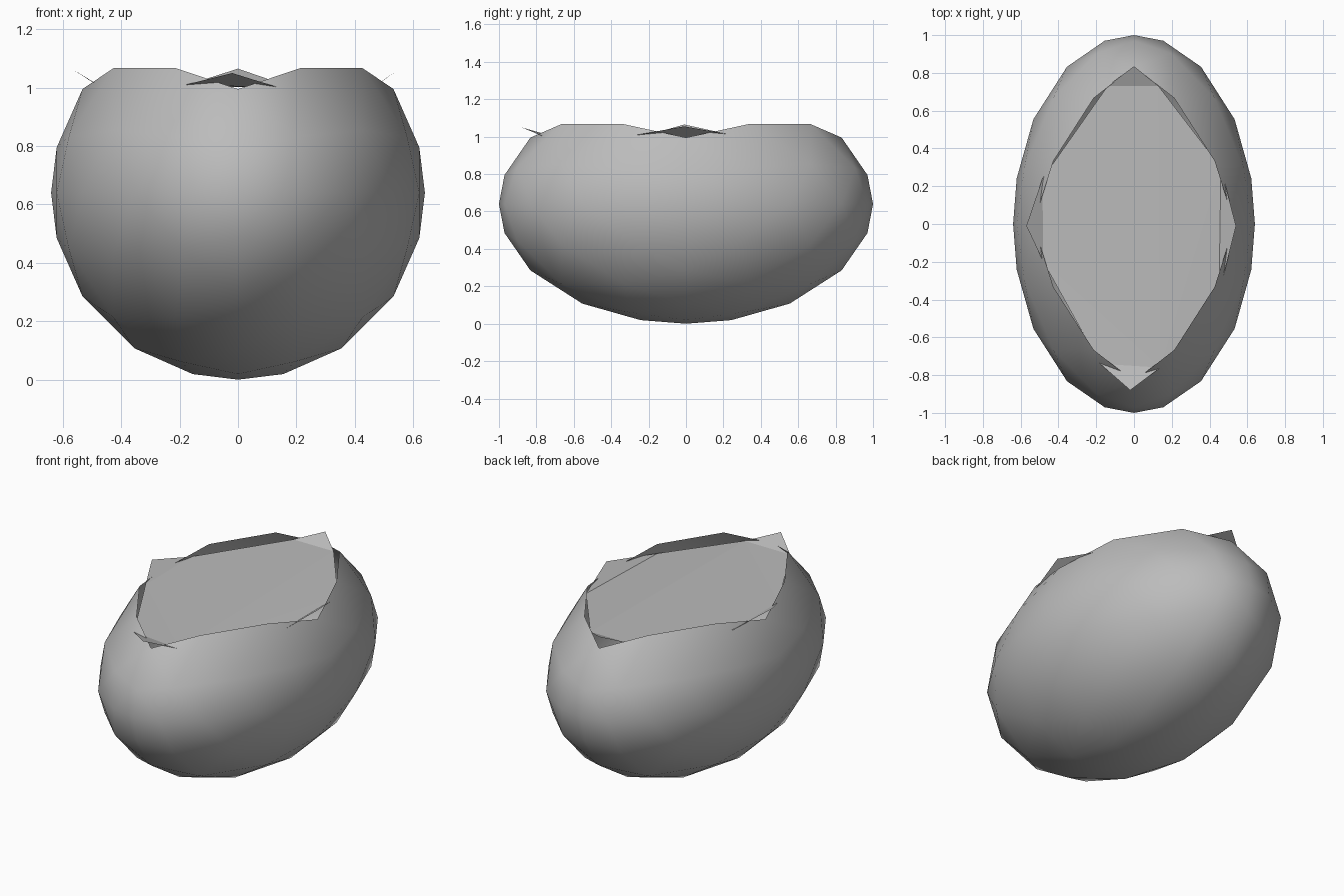
import bpy, bmesh, math
from itertools import product
from mathutils import Vector

cube = bpy.data.objects.get("Cube")
if cube:
    bpy.data.objects.remove(cube, do_unlink=True)

grey = bpy.data.materials.new("stone grey")
grey.use_nodes = True
colour = (0.5, 0.5, 0.5, 1)
grey.diffuse_color = colour
grey.node_tree.nodes["Principled BSDF"].inputs["Base Color"].default_value = colour


def finish(name, bm):
    mesh = bpy.data.meshes.new(name)
    bm.to_mesh(mesh)
    bm.free()
    mesh.materials.append(grey)
    obj = bpy.data.objects.new(name, mesh)
    bpy.context.collection.objects.link(obj)
    return obj


# Bowl: a stretched octahedral sphere whose two top rings are left open
STEPS, RADIUS = 5, 0.64
bm = bmesh.new()
for signs in product((1, -1), repeat=3):
    def point(i, j):
        p = Vector((i, j, STEPS - i - j)).normalized()
        x, y, z = (a * s for a, s in zip(p, signs))
        return bm.verts.new((x * RADIUS, y, (z + 1) * RADIUS))

    for i in range(STEPS):
        for j in range(STEPS - i):
            level = STEPS - i - j
            cells = [((i, j), (i + 1, j), (i, j + 1))]
            if level > 1:
                cells.append(((i + 1, j), (i + 1, j + 1), (i, j + 1)))
            for cell in cells:
                lowest = min(STEPS - a - b for a, b in cell)
                if signs[2] < 0 or lowest < 2:
                    face = bm.faces.new([point(*c) for c in cell])
                    face.normal_update()
                    outward = face.calc_center_median() - Vector((0, 0, RADIUS))
                    if face.normal.dot(outward) < 0:
                        face.normal_flip()
bmesh.ops.remove_doubles(bm, verts=bm.verts, dist=0.001)
bowl = finish("bowl", bm)

bpy.ops.object.select_all(action="DESELECT")
bowl.select_set(True)
bpy.context.view_layer.objects.active = bowl
bpy.ops.object.shade_smooth_by_angle(angle=math.radians(24))

# Lid: a sunken plate with a raised pointed flap at each end and side
flaps = [  # start, tip, end, counter-clockwise from the front
    ((-0.18, -0.74, 1.01), (-0.02, -0.88, 1.05), (0.14, -0.76, 1.0)),
    ((0.45, -0.37, 0.99), (0.54, -0.01, 1.055), (0.46, 0.3, 1.0)),
    ((0.13, 0.73, 1.02), (0, 0.835, 1.065), (-0.14, 0.73, 1.02)),
    ((-0.485, 0.24, 1.01), (-0.57, -0.01, 1.065), (-0.48, -0.2, 1.01)),
]
bm = bmesh.new()
rim = []
for flap in flaps:
    start, tip, end = (bm.verts.new(p) for p in flap)
    bm.faces.new((start, tip, end))
    rim += [start, end]
rim = rim[1:] + rim[:1]
for a, b in zip(rim[1:], rim[2:]):
    bm.faces.new((rim[0], a, b))
finish("lid", bm)
